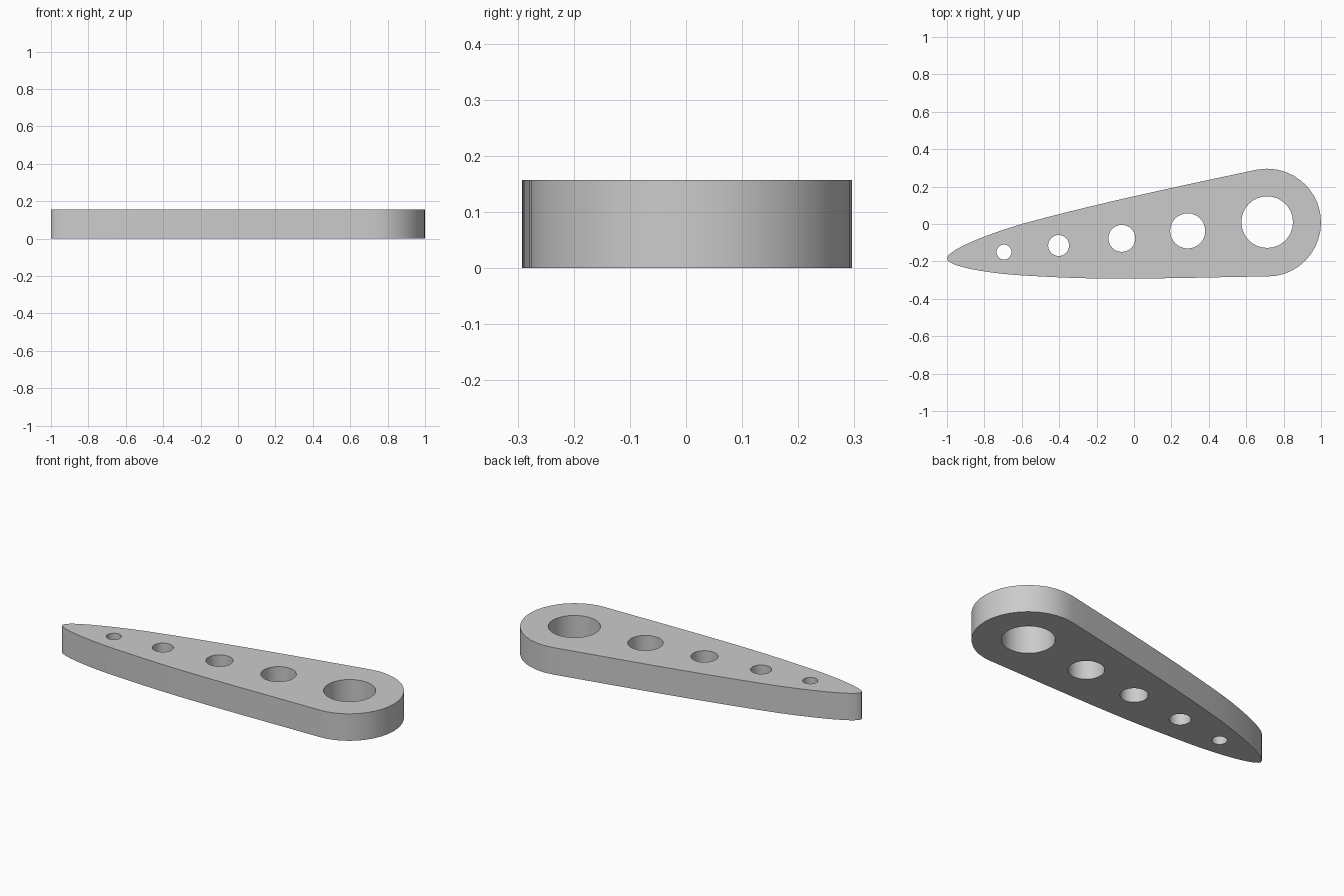
import bpy
import math

THICKNESS = 0.157

# Remove the default cube
cube = bpy.data.objects.get("Cube")
if cube:
    bpy.data.objects.remove(cube, do_unlink=True)

# Plain grey material
grey = bpy.data.materials.new("plain grey")
grey.use_nodes = True
colour = (0.6, 0.6, 0.6, 1)
grey.diffuse_color = colour
grey.node_tree.nodes["Principled BSDF"].inputs["Base Color"].default_value = colour

# Flat filled curve, extruded to the plate thickness
curve = bpy.data.curves.new("tapered_lever", "CURVE")
curve.dimensions = "2D"
curve.fill_mode = "BOTH"
curve.extrude = THICKNESS / 2


def add_spline(points, steps):
    """Closed Bezier loop from (left handle, point, right handle) triples."""
    spline = curve.splines.new("BEZIER")
    spline.bezier_points.add(len(points) - 1)
    for bp, (left, co, right) in zip(spline.bezier_points, points):
        bp.handle_left_type = bp.handle_right_type = "FREE"
        bp.handle_left, bp.co, bp.handle_right = [(*p, 0) for p in (left, co, right)]
    spline.use_cyclic_u = True
    spline.resolution_u = steps


def add_hole(x, y, radius):
    """Round hole made of four quarter arcs."""
    k = radius * 4 / 3 * math.tan(math.pi / 8)
    points = []
    for i in range(4):
        c, s = math.cos(i * math.pi / 2), math.sin(i * math.pi / 2)
        px, py = x + radius * c, y + radius * s
        points.append(((px + k * s, py - k * c), (px, py), (px - k * s, py + k * c)))
    add_spline(points, 8)


# Outline: narrow tip, upper edge, round big end, lower edge
add_spline([
    ((-1, -0.225), (-1, -0.185), (-1, -0.14)),
    ((-0.8, -0.06), (-0.6, 0), (-0.2, 0.11)),
    ((0.25, 0.204), (0.655, 0.29), (0.833, 0.326)),
    ((1, 0.19), (1, 0.008), (1, -0.151)),
    ((0.871, -0.28), (0.72, -0.28), (0.45, -0.284)),
    ((0.2, -0.292), (-0.1, -0.292), (-0.3, -0.292)),
    ((-0.45, -0.283), (-0.6, -0.275), (-0.8, -0.262)),
], 10)

# Row of holes growing toward the big end
for hole in [(-0.695, -0.15, 0.04), (-0.403, -0.115, 0.056), (-0.065, -0.077, 0.072),
             (0.287, -0.037, 0.094), (0.712, 0.01, 0.138)]:
    add_hole(*hole)

# Turn the curve into a mesh with smooth walls and sharp rims
lever = bpy.data.objects.new("tapered_lever", curve)
bpy.context.collection.objects.link(lever)
lever.location.z = THICKNESS / 2
curve.materials.append(grey)
bpy.ops.object.select_all(action="DESELECT")
lever.select_set(True)
bpy.context.view_layer.objects.active = lever
bpy.ops.object.convert(target="MESH")
bpy.ops.object.shade_smooth_by_angle(angle=math.radians(30))
